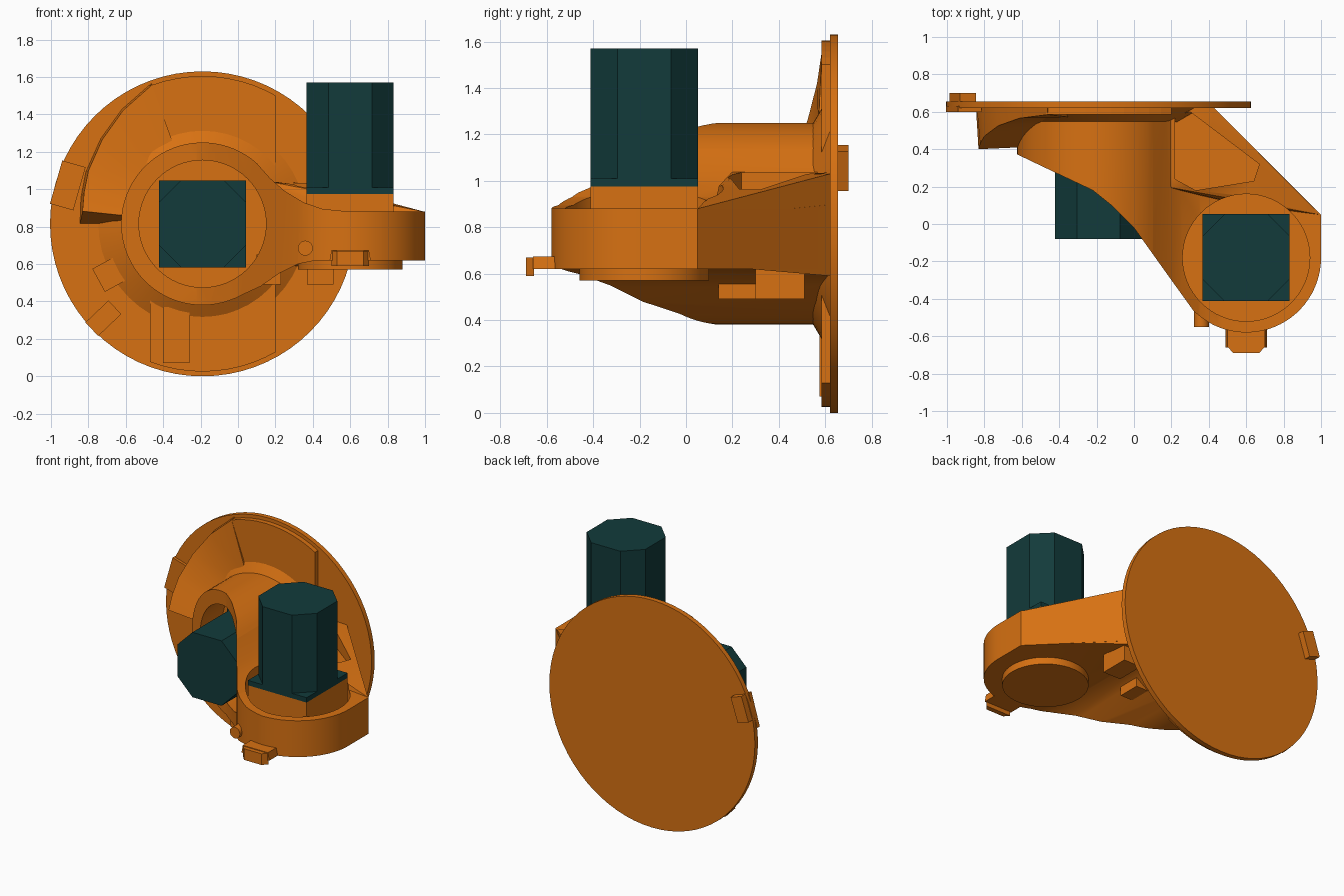
import bpy, bmesh, math
from mathutils import Vector

if "Cube" in bpy.data.objects:
    bpy.data.objects.remove(bpy.data.objects["Cube"], do_unlink=True)


def material(name, rgb):
    m = bpy.data.materials.new(name)
    m.use_nodes = True
    m.diffuse_color = (*rgb, 1)
    m.node_tree.nodes["Principled BSDF"].inputs["Base Color"].default_value = (*rgb, 1)
    return m


ORANGE = material("orange plastic", (0.68, 0.165, 0.006))
TEAL = material("dark teal", (0.006, 0.043, 0.043))
CX, CZ = -0.19, 0.815          # centre of the big disc and its sleeve
HX, HY = 0.6, -0.18            # centre of the upright motor housing


def finish(name, bm, mat):
    bmesh.ops.recalc_face_normals(bm, faces=bm.faces)
    me = bpy.data.meshes.new(name)
    bm.to_mesh(me)
    bm.free()
    ob = bpy.data.objects.new(name, me)
    bpy.context.collection.objects.link(ob)
    me.materials.append(mat)
    return ob


def place(axis, p, w):
    return (p[0], p[1], w) if axis == "z" else (p[0], w, p[1])


def prism(name, pts, axis, lo, hi, mat=ORANGE, hi_pts=None):
    """Extrude a 2D outline along y or z, optionally tapering to another outline."""
    bm = bmesh.new()
    a = [bm.verts.new(place(axis, p, lo)) for p in pts]
    b = [bm.verts.new(place(axis, p, hi)) for p in (hi_pts or pts)]
    bm.faces.new(a)
    bm.faces.new(b)
    n = len(a)
    for i in range(n):
        bm.faces.new((a[i], a[(i + 1) % n], b[(i + 1) % n], b[i]))
    return finish(name, bm, mat)


def arc(cx, cy, r, a0, a1, n):
    return [(cx + r * math.cos(math.radians(a0 + (a1 - a0) * i / n)),
             cy + r * math.sin(math.radians(a0 + (a1 - a0) * i / n))) for i in range(n + 1)]


def circle(cx, cy, r, n=64):
    return arc(cx, cy, r, 0, 360, n)[:-1]


def rect(x0, x1, y0, y1):
    return [(x0, y0), (x1, y0), (x1, y1), (x0, y1)]


def hull(name, pts, mat=ORANGE):
    bm = bmesh.new()
    vs = [bm.verts.new(p) for p in pts]
    res = bmesh.ops.convex_hull(bm, input=vs)
    bmesh.ops.delete(bm, geom=[v for v in res["geom_interior"] if isinstance(v, bmesh.types.BMVert)],
                     context="VERTS")
    return finish(name, bm, mat)


def boolean(ob, cutter, op):
    mod = ob.modifiers.new("cut", "BOOLEAN")
    mod.object, mod.operation, mod.solver = cutter, op, "EXACT"
    dg = bpy.context.evaluated_depsgraph_get()
    me = bpy.data.meshes.new_from_object(ob.evaluated_get(dg))
    ob.modifiers.clear()
    ob.data = me
    bpy.data.objects.remove(cutter, do_unlink=True)


def smooth(ob, deg=30):
    bpy.ops.object.select_all(action="DESELECT")
    ob.select_set(True)
    bpy.context.view_layer.objects.active = ob
    bpy.ops.object.shade_smooth_by_angle(angle=math.radians(deg))


# Bracket: front keyhole outline intersected with the plan outline
front = arc(CX, CZ, 0.435, 48, 299, 52) + [
    (0.12, 0.48), (0.22, 0.55), (0.32, 0.6), (0.42, 0.62), (1.05, 0.62), (1.05, 0.88),
    (0.6, 0.88), (0.45, 0.895), (0.35, 0.93), (0.25, 0.99), (0.17, 1.06)]
plan = [(-0.66, 0.63), (-0.66, 0.39), (-0.62, 0.37), (-0.4, 0.265), (-0.22, 0.18), (-0.12, 0.1),
        (0, -0.02), (0.1, -0.16), (0.2, -0.3)] + arc(HX, HY, 0.4, 225, 360, 28) + [(1.0, 0.05), (0.42, 0.63)]
bracket = prism("bracket", front, "y", -0.7, 0.7)
boolean(bracket, prism("plan_cutter", plan, "z", 0, 2), "INTERSECT")

# Rising gusset behind the upright motor, with a sunken panel
gusset = hull("gusset", [(0.12, 0.18, 0.7), (0.12, 0.625, 0.59), (0.43, 0.62, 0.59), (0.995, 0.05, 0.64),
                         (0.6, 0.1, 0.7), (0.6, 0.1, 0.88), (0.995, 0.05, 0.88), (0.43, 0.62, 1.03),
                         (0.15, 0.625, 1.04), (0.17, 0.2, 1.04), (0.36, 0.2, 1.02)])
boolean(bracket, gusset, "UNION")
panel = [(0.22, 0.58), (0.3, 0.6), (0.67, 0.32), (0.64, 0.23), (0.33, 0.18), (0.22, 0.24)]
boolean(bracket, prism("panel_cutter", panel, "z", 0.91, 1.3), "DIFFERENCE")

# Motor wells
boolean(bracket, prism("well_cutter", circle(CX, CZ, 0.34), "y", -0.8, 0.58), "DIFFERENCE")
boolean(bracket, prism("well_cutter", circle(HX, HY, 0.34), "z", 0.76, 1.4), "DIFFERENCE")
smooth(bracket)


# Motors: square mounting block, square plate, chamfered square body
def motor(name, cx, cy, axis, base, d):
    h, c = 0.2325, 0.117
    sq = rect(cx - h, cx + h, cy - h, cy + h)
    k = h - c
    octagon = [(cx + x, cy + y) for x, y in ((-k, -h), (k, -h), (h, -k), (h, k),
                                             (k, h), (-k, h), (-h, k), (-h, -k))]
    depth = 0.25 if axis == "z" else 0.09
    prism(name + "_block", sq, axis, base - d * depth, base)
    prism(name + "_plate", sq, axis, base, base + d * 0.035, TEAL)
    prism(name + "_body", octagon, axis, base + d * 0.035, base + d * 0.595, TEAL)


motor("upright_motor", HX, HY + 0.0, "z", 0.975, 1)
motor("forward_motor", CX, CZ, "y", 0.515, -1)

# Round foot under the upright motor
smooth(prism("round_foot", circle(HX, HY, 0.28, 48), "z", 0.57, 0.63))

# Large disc and the collar where the sleeve meets it
smooth(prism("disc", circle(CX, CZ, 0.815, 72), "y", 0.62, 0.655))
collar = prism("collar", circle(CX, CZ, 0.43, 48), "y", 0.545, 0.622, hi_pts=circle(CX, CZ, 0.56, 48))
boolean(collar, prism("collar_cutter", circle(CX, CZ, 0.34), "y", 0.4, 0.58), "DIFFERENCE")
smooth(collar)

# Thick central band on the disc, clipped to a smaller circle
band = prism("disc_band", circle(CX, CZ, 0.79, 72), "y", 0.585, 0.622)
boolean(band, prism("band_cutter", rect(-0.47, 0.2, -0.5, 2), "y", 0.5, 0.7), "INTERSECT")

# Side scoop: tapering shell that sweeps from the sleeve up to the rim
bm = bmesh.new()
rows = []
# each entry: front angle, back angle, outer radius, front depth
for fa, ba, r, y in ((174, 180, 0.645, 0.40), (165, 168, 0.655, 0.43), (155, 156, 0.673, 0.47),
                     (140, 140, 0.70, 0.525), (125, 125, 0.74, 0.565), (110, 110, 0.79, 0.585)):
    def at(a, rad, yy):
        a = math.radians(a)
        return bm.verts.new((CX + rad * math.cos(a), yy, CZ + rad * math.sin(a)))
    rows.append([at(fa, r, y), at(fa, 0.425, min(y + 0.01, 0.57)), at(ba, 0.425, 0.625), at(ba, r + 0.01, 0.625)])
for p, q in zip(rows, rows[1:]):
    for i in range(4):
        j = (i + 1) % 4
        bm.faces.new((p[i], p[j], q[j], q[i]))
bm.faces.new(rows[0])
bm.faces.new(rows[-1])
smooth(finish("side_scoop", bm, ORANGE))


# Small blocks on the disc, aligned to its radius
def radial_block(name, x, z, length, width, y0, y1):
    out = Vector((x - CX, z - CZ)).normalized()
    side = Vector((-out.y, out.x))
    c = Vector((x, z))
    pts = [c + out * (length / 2 * i) + side * (width / 2 * j) for i, j in ((-1, -1), (1, -1), (1, 1), (-1, 1))]
    prism(name, [tuple(p) for p in pts], "y", y0, y1)


radial_block("rim_clip_back", -0.915, 1.055, 0.09, 0.18, 0.65, 0.70)
radial_block("rim_clip_front", -0.91, 1.02, 0.13, 0.24, 0.60, 0.63)
radial_block("lower_left_block", -0.64, 0.57, 0.24, 0.14, 0.595, 0.63)
radial_block("lower_rim_block", -0.72, 0.31, 0.17, 0.1, 0.605, 0.63)
prism("bottom_block", rect(-0.4, -0.26, 0.07, 0.37), "y", 0.575, 0.63)

# Two tabs below the arm
prism("outer_tab", rect(0.37, 0.51, 0.3, 0.51), "z", 0.49, 0.65)
prism("inner_tab", rect(0.1, 0.23, 0.14, 0.3), "z", 0.49, 0.65)

# Front hook and peg
prism("hook_arm", rect(0.49, 0.71, -0.66, -0.56), "z", 0.62, 0.675,
      hi_pts=rect(0.5, 0.7, -0.66, -0.56))
prism("hook_lip", [(0.5, -0.655), (0.53, -0.69), (0.67, -0.69), (0.7, -0.655)], "z", 0.59, 0.67)
smooth(prism("peg", circle(0.36, 0.685, 0.04, 20), "y", -0.55, -0.38))
